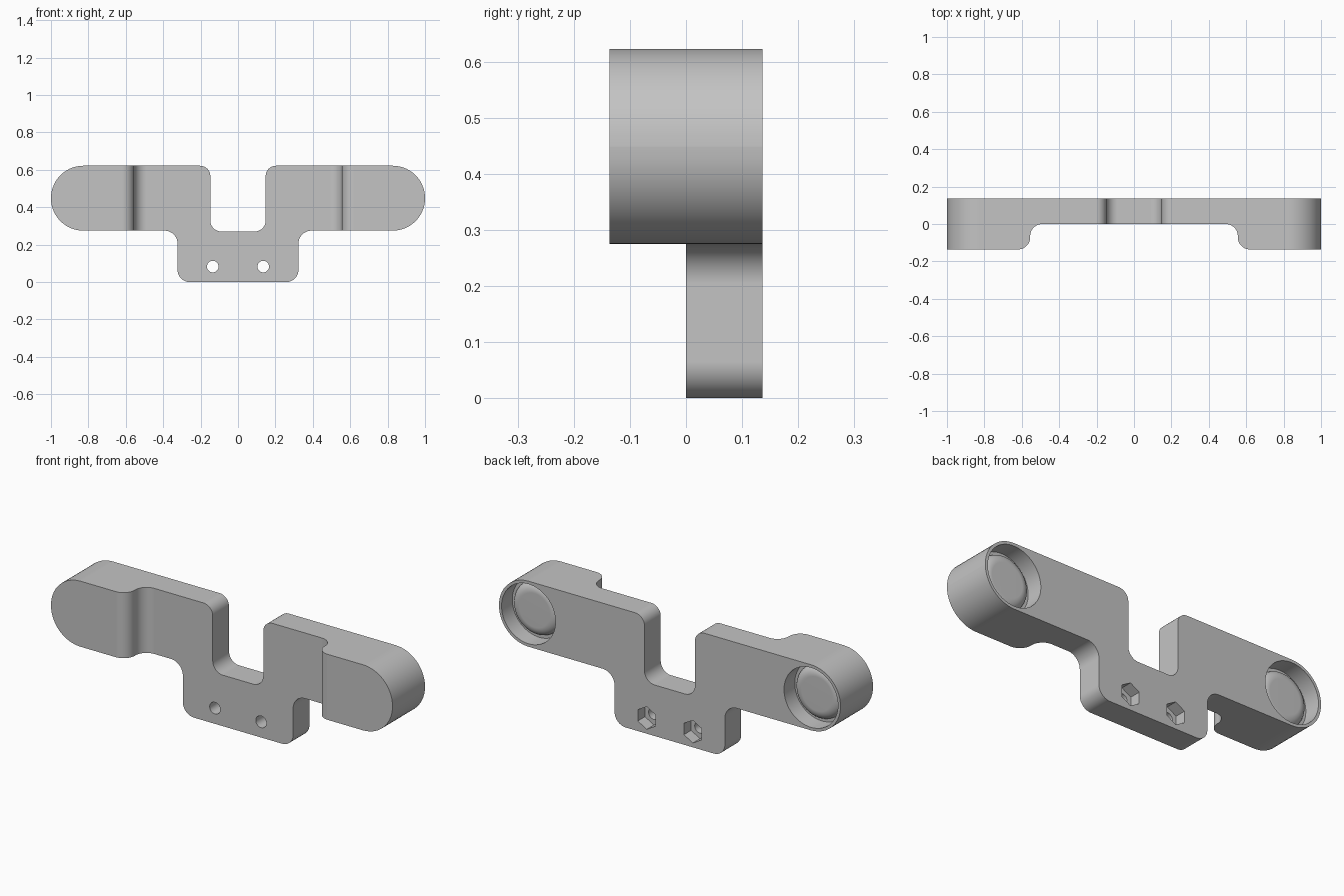
import bpy, bmesh, math
from mathutils import Vector, Matrix

if "Cube" in bpy.data.objects:
    bpy.data.objects.remove(bpy.data.objects["Cube"])

HALF_DEPTH = 0.136
ARM_LOW, ARM_TOP = 0.275, 0.622
END_X, END_Z = 0.827, (ARM_LOW + ARM_TOP) / 2

grey = bpy.data.materials.new("plain grey")
grey.use_nodes = True
grey.diffuse_color = (0.55, 0.55, 0.55, 1)
grey.node_tree.nodes["Principled BSDF"].inputs["Base Color"].default_value = grey.diffuse_color


def fillet(corners, steps=14):
    """Round each (x, y, radius) right-angle corner of a closed outline."""
    out = []
    for i, (x, y, r) in enumerate(corners):
        p = Vector((x, y))
        if r == 0:
            out.append(p)
            continue
        a = (Vector(corners[i - 1][:2]) - p).normalized()
        b = (Vector(corners[(i + 1) % len(corners)][:2]) - p).normalized()
        centre = p + (a + b) * r
        for k in range(steps + 1):
            t = math.pi / 2 * k / steps
            out.append(centre - b * r * math.cos(t) - a * r * math.sin(t))
    return out


def mirrored(half):
    return half + [(-x, y, r) for x, y, r in reversed(half)]


def finish(name, bm):
    bmesh.ops.remove_doubles(bm, verts=bm.verts, dist=0.00005)
    bmesh.ops.recalc_face_normals(bm, faces=bm.faces)
    mesh = bpy.data.meshes.new(name)
    bm.to_mesh(mesh)
    bm.free()
    mesh.materials.append(grey)
    obj = bpy.data.objects.new(name, mesh)
    bpy.context.collection.objects.link(obj)
    return obj


def prism(name, outline, low, high, along_y):
    """Extrude an outline along y (outline in xz) or along z (outline in xy)."""
    bm = bmesh.new()
    place = (lambda p, d: (p.x, d, p.y)) if along_y else (lambda p, d: (p.x, p.y, d))
    face = bm.faces.new([bm.verts.new(place(p, low)) for p in outline])
    grown = bmesh.ops.extrude_face_region(bm, geom=[face])["geom"]
    shift = Vector(place(Vector((0, 0)), high - low))
    bmesh.ops.translate(bm, vec=shift, verts=[v for v in grown if isinstance(v, bmesh.types.BMVert)])
    return finish(name, bm)


def lathe_y(name, profile, x, z, segments=64):
    """Turn (radius, y) points about a y-parallel axis through x, z."""
    bm = bmesh.new()
    verts = [bm.verts.new((r, y, 0)) for r, y in profile]
    edges = [bm.edges.new(pair) for pair in zip(verts, verts[1:])]
    bmesh.ops.spin(bm, geom=verts + edges, cent=(0, 0, 0), axis=(0, 1, 0),
                   angle=math.tau, steps=segments, use_merge=True)
    bmesh.ops.transform(bm, matrix=Matrix.Translation((x, 0, z)), verts=bm.verts)
    return finish(name, bm)


def combine(target, tool, operation):
    mod = target.modifiers.new(operation.lower(), "BOOLEAN")
    mod.operation, mod.object, mod.solver = operation, tool, "EXACT"
    bpy.context.view_layer.objects.active = target
    bpy.ops.object.modifier_apply(modifier=mod.name)
    bpy.data.objects.remove(tool)


# Front silhouette: round-ended arms, central slot and lower tab
front = fillet(mirrored([
    (0.323, 0, 0.065), (0.323, ARM_LOW, 0.07),
    (1, ARM_LOW, 0.173), (1, ARM_TOP, 0.173),
    (0.148, ARM_TOP, 0.055), (0.148, 0.27, 0.06)]))
bracket = prism("bracket", front, -0.3, 0.3, True)

# Plan silhouette: thin middle, thick pads joined by a double curve
plan = fillet(mirrored([
    (0.555, 0, 0.065), (0.555, -HALF_DEPTH, 0.065),
    (1.1, -HALF_DEPTH, 0), (1.1, HALF_DEPTH, 0)]))
combine(bracket, prism("plan_tool", plan, -0.2, 0.9, False), "INTERSECT")

# Rear sockets with a rounded raised button on the floor
FLOOR, BUTTON = HALF_DEPTH - 0.09, HALF_DEPTH - 0.05
dome = [(0.09 + 0.05 * math.sin(t), FLOOR + (BUTTON - FLOOR) * math.cos(t))
        for t in (math.pi / 2 * k / 10 for k in range(11))]
socket = [(0, BUTTON)] + dome + [(0.158, FLOOR), (0.158, 0.2), (0, 0.2)]

for side in (-1, 1):
    combine(bracket, lathe_y("socket_tool", socket, side * END_X, END_Z), "DIFFERENCE")
    # Bolt hole through the tab, with a hexagonal nut pocket behind
    x, z = side * 0.135, 0.083
    hole = [(0, -0.1), (0.031, -0.1), (0.031, 0.2), (0, 0.2)]
    combine(bracket, lathe_y("hole_tool", hole, x, z, 32), "DIFFERENCE")
    hexagon = [Vector((x + 0.06 * math.sin(k * math.pi / 3), z + 0.06 * math.cos(k * math.pi / 3)))
               for k in range(6)]
    combine(bracket, prism("nut_tool", hexagon, HALF_DEPTH - 0.06, 0.2, True), "DIFFERENCE")

# Smooth the curves, keep the edges crisp and the flats flat
bpy.ops.object.select_all(action="DESELECT")
bracket.select_set(True)
bpy.context.view_layer.objects.active = bracket
bpy.ops.object.shade_smooth_by_angle(angle=math.radians(30))
weighted = bracket.modifiers.new("flat_faces", "WEIGHTED_NORMAL")
weighted.keep_sharp = True
